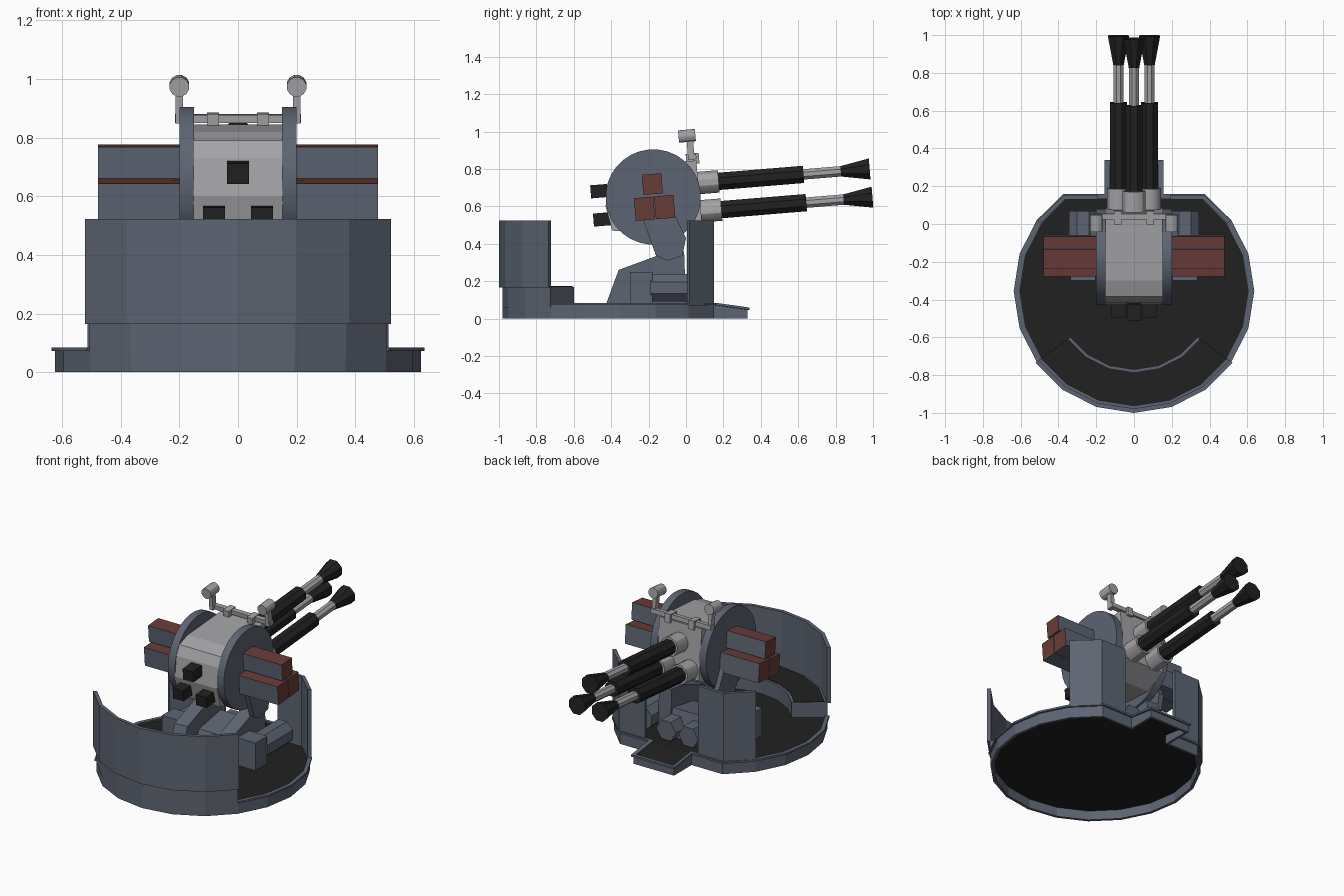
import bpy, bmesh, math
from mathutils import Vector, Matrix

if "Cube" in bpy.data.objects:
    bpy.data.objects.remove(bpy.data.objects["Cube"], do_unlink=True)


def material(name, rgb):
    m = bpy.data.materials.new(name)
    m.use_nodes = True
    m.diffuse_color = (*rgb, 1)
    m.node_tree.nodes["Principled BSDF"].inputs["Base Color"].default_value = (*rgb, 1)
    return m


SLATE = material("slate grey", (0.11, 0.13, 0.17))
LIGHT = material("light grey", (0.37, 0.37, 0.385))
BLACK = material("soft black", (0.015, 0.015, 0.015))
RED = material("dull red", (0.14, 0.045, 0.04))

CY, FLAT = -0.355, 0.15           # platform centre and its straight edge
TILT = math.radians(4.7)          # elevation of the guns


def finish(name, bm, *mats, smooth=False):
    bmesh.ops.recalc_face_normals(bm, faces=bm.faces)
    me = bpy.data.meshes.new(name)
    bm.to_mesh(me)
    bm.free()
    for m in mats:
        me.materials.append(m)
    ob = bpy.data.objects.new(name, me)
    bpy.context.scene.collection.objects.link(ob)
    if smooth:
        bpy.ops.object.select_all(action='DESELECT')
        ob.select_set(True)
        bpy.context.view_layer.objects.active = ob
        bpy.ops.object.shade_smooth_by_angle(angle=math.radians(30))
    return ob


def box(name, centre, size, mat, tilt=0):
    bm = bmesh.new()
    bmesh.ops.create_cube(bm, size=1, matrix=Matrix.Translation(centre)
                          @ Matrix.Rotation(tilt, 4, 'X') @ Matrix.Diagonal((*size, 1)))
    return finish(name, bm, mat)


def rod(name, a, b, r0, r1, mat, sides=8, smooth=False):
    a, b = Vector(a), Vector(b)
    d = b - a
    bm = bmesh.new()
    bmesh.ops.create_cone(bm, cap_ends=True, segments=sides, radius1=r0, radius2=r1,
                          depth=d.length, matrix=Matrix.Translation((a + b) / 2)
                          @ d.to_track_quat('Z', 'Y').to_matrix().to_4x4()
                          @ Matrix.Rotation(math.pi / sides, 4, 'Z'))
    return finish(name, bm, mat, smooth=smooth)


def prism(name, profile, lo, hi, mat, axis='X'):
    """Extrude a closed profile: (y, z) along x, or (x, y) along z."""
    place = (lambda p, t: (t, *p)) if axis == 'X' else (lambda p, t: (*p, t))
    bm = bmesh.new()
    face = bm.faces.new([bm.verts.new(place(p, lo)) for p in profile])
    ext = bmesh.ops.extrude_face_region(bm, geom=[face])
    verts = [g for g in ext["geom"] if isinstance(g, bmesh.types.BMVert)]
    bmesh.ops.translate(bm, verts=verts, vec=Vector(place((0, 0), hi - lo)))
    return finish(name, bm, mat)


def strip(name, outer, inner, z0, z1, mat, closed=False):
    """Upright band between two paths; it dips on the gun-side step."""
    bm = bmesh.new()
    rows = []
    for o, i in zip(outer, inner):
        dip = 0.025 if o[1] > 0.2 else 0
        lo, hi = (z0 - dip if z0 > 0 else z0), z1 - dip
        rows.append([bm.verts.new((*p, z)) for p, z in ((o, lo), (o, hi), (i, hi), (i, lo))])
    pairs = list(zip(rows, rows[1:])) + ([(rows[-1], rows[0])] if closed else [])
    for a, b in pairs:
        for k in range(4):
            bm.faces.new((a[k], b[k], b[(k + 1) % 4], a[(k + 1) % 4]))
    if not closed:
        bm.faces.new(rows[0])
        bm.faces.new(rows[-1])
    return finish(name, bm, mat)


def arc(r, ks):
    step = math.radians(18)
    return [(r * math.sin(k * step), min(CY - r * math.cos(k * step), FLAT)) for k in ks]


def open_outline(r, grow=0.0):
    w, e = 0.145 + grow, 0.33 + grow
    f = FLAT + grow
    pts = arc(r, range(3, 9)) + [(w, f), (w, e), (-w, e), (-w, f)] + arc(r, range(-8, -2))
    return [(x, f if abs(y - FLAT) < 1e-6 else y) for x, y in pts]


# Platform: hollow rim, overhanging lip, dark floor and gun-side step
back_arc = range(-2, 3)
strip("platform_rim", open_outline(0.625) + arc(0.625, back_arc),
      open_outline(0.607, -0.015) + arc(0.607, back_arc), 0, 0.078, SLATE, closed=True)
strip("platform_lip", open_outline(0.637, 0.01), open_outline(0.612, -0.012), 0.072, 0.084, SLATE)
prism("platform_floor", arc(0.615, range(-8, 9)), 0.06, 0.072, BLACK, 'Z')
prism("step_floor", [(0.14, 0.06), (0.14, 0.072), (0.325, 0.047), (0.325, 0.035)],
      -0.14, 0.14, BLACK)

# Tall curved wall with a recessed foot
sector = range(-3, 4)
strip("wall_foot", arc(0.627, sector), arc(0.605, sector), 0.06, 0.168, SLATE)
strip("wall", arc(0.645, sector), arc(0.622, sector), 0.165, 0.523, SLATE)

# Curved bench inside the wall
strip("bench", arc(0.61, sector), arc(0.415, sector), 0.07, 0.17, SLATE)
strip("bench_top", arc(0.61, sector), arc(0.43, sector), 0.168, 0.173, BLACK)

# Central pedestal core
prism("pedestal_core", [(-0.3, 0.07), (-0.24, 0.2), (-0.02, 0.24), (0.02, 0.07)],
      -0.12, 0.12, SLATE)

for s, side in ((1, "left"), (-1, "right")):
    # Angled shields beside the step
    out = arc(0.635, (7 * s, 8 * s)) + [(0.19 * s, FLAT)]
    inn = [(0.495 * s, 0.005), (0.365 * s, 0.13), (0.19 * s, 0.13)]
    strip(side + "_shield", out, inn, 0.07, 0.523, SLATE)

    # Pedestal cheek, trunnion arm and drive unit
    prism(side + "_cheek", [(-0.43, 0.07), (-0.36, 0.26), (-0.13, 0.345), (-0.01, 0.36), (0, 0.07)],
          0.11 * s, 0.2 * s, SLATE)
    prism(side + "_arm", [(-0.25, 0.63), (-0.15, 0.655), (-0.09, 0.62), (0.0, 0.43),
                          (-0.02, 0.335), (-0.1, 0.31), (-0.16, 0.335), (-0.22, 0.5)],
          0.195 * s, 0.23 * s, SLATE)
    box(side + "_drive_box", (0.27 * s, -0.24, 0.16), (0.13, 0.12, 0.18), SLATE)
    rod(side + "_drive_motor", (0.27 * s, -0.19, 0.165), (0.27 * s, 0.07, 0.165),
        0.08, 0.08, SLATE, 8)
    rod(side + "_floor_motor", (0.08 * s, -0.05, 0.14), (0.08 * s, 0.09, 0.14),
        0.07, 0.07, SLATE, 6)

    # Side drum
    rod(side + "_drum", (0.15 * s, -0.175, 0.65), (0.2 * s, -0.175, 0.65),
        0.255, 0.255, SLATE, 32, True)

    # Ammunition boxes: red lids and outer ends
    for label, y, z, h in (("upper", -0.18, 0.719, 0.108), ("rear", -0.222, 0.587, 0.122),
                           ("fore", -0.114, 0.596, 0.122)):
        ob = box(f"{side}_{label}_ammunition_box", (0.338 * s, y, z), (0.28, 0.104, h), SLATE, TILT)
        ob.data.materials.append(RED)
        for f in ob.data.polygons:
            f.material_index = int(f.normal.z > 0.9 or f.normal.x * s > 0.9)

    # Sight post, head and bracket
    box(side + "_sight_post", (0.2 * s, 0.025, 0.9), (0.026, 0.035, 0.1), LIGHT, TILT)
    rod(side + "_sight_head", (0.2 * s, -0.04, 0.973), (0.2 * s, 0.05, 0.981),
        0.034, 0.034, LIGHT, 12, True)
    box(side + "_sight_bracket", (0.085 * s, 0.035, 0.855), (0.04, 0.07, 0.056), LIGHT, TILT)

box("sight_bar", (0, 0.04, 0.865), (0.43, 0.03, 0.028), LIGHT, TILT)

# Gun housing between the drums
prism("gun_housing", [(-0.415, 0.73), (-0.385, 0.79), (-0.3, 0.82), (0.055, 0.845),
                      (0.085, 0.52), (-0.05, 0.45), (-0.395, 0.47), (-0.43, 0.6)],
      -0.152, 0.152, LIGHT)

# Three guns, each with breech, collar, jacket, barrel and flared muzzle
aim = Vector((0, math.cos(TILT), math.sin(TILT)))
for label, x, y, z in (("top", 0, 0.06, 0.724), ("left", 0.082, 0.075, 0.573),
                       ("right", -0.082, 0.075, 0.573)):
    root = Vector((x, y, z))

    def along(t):
        return root + aim * t

    box(label + "_breech", (x, y - 0.525, z - 0.043), (0.075, 0.09, 0.07), BLACK, TILT)
    rod(label + "_collar", along(-0.04), along(0.115), 0.062, 0.062, LIGHT, 12, True)
    rod(label + "_jacket", along(0.1), along(0.57), 0.05, 0.05, BLACK, 8)
    rod(label + "_barrel", along(0.56), along(0.78), 0.03, 0.03, LIGHT, 8)
    rod(label + "_muzzle", along(0.77), along(0.925), 0.03, 0.061, BLACK, 8)
